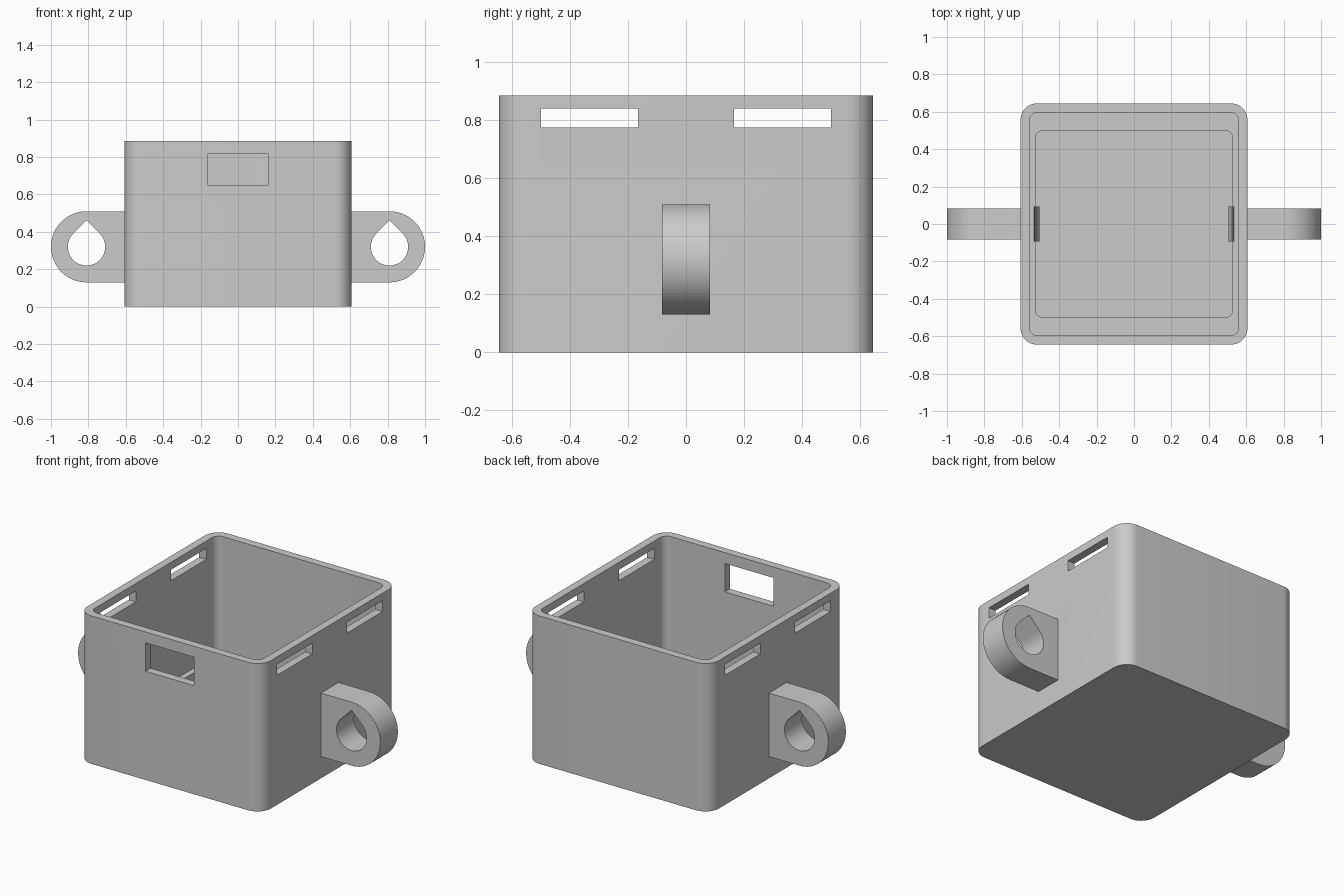
import bpy, math
from mathutils import Vector

cube = bpy.data.objects.get("Cube")
if cube:
    bpy.data.objects.remove(cube, do_unlink=True)

grey = bpy.data.materials.new("plain grey")
grey.use_nodes = True
grey.diffuse_color = (0.6, 0.6, 0.6, 1)
grey.node_tree.nodes["Principled BSDF"].inputs["Base Color"].default_value = grey.diffuse_color


def arc(cx, cy, r, start, end, steps):
    """Points along an arc, angles in degrees."""
    angles = [math.radians(start + (end - start) * i / steps) for i in range(steps + 1)]
    return [(cx + r * math.cos(a), cy + r * math.sin(a)) for a in angles]


def rounded_rect(hx, hy, r):
    pts = []
    for i, (sx, sy) in enumerate([(1, 1), (-1, 1), (-1, -1), (1, -1)]):
        pts += arc(sx * (hx - r), sy * (hy - r), r, 90 * i, 90 * i + 90, 12)
    return pts


def prism(name, profile, low, high, axis="z"):
    """Extrude a profile along z, or an x-z profile along y."""
    place = (lambda u, v, w: (u, v, w)) if axis == "z" else (lambda u, v, w: (u, -w, v))
    n = len(profile)
    verts = [place(u, v, w) for w in (low, high) for u, v in profile]
    faces = [list(range(n))[::-1], list(range(n, 2 * n))]
    faces += [[i, (i + 1) % n, n + (i + 1) % n, n + i] for i in range(n)]
    mesh = bpy.data.meshes.new(name)
    mesh.from_pydata(verts, [], faces)
    mesh.materials.append(grey)
    obj = bpy.data.objects.new(name, mesh)
    bpy.context.collection.objects.link(obj)
    return obj


def block(name, x0, x1, y0, y1, z0, z1):
    return prism(name, [(x0, y0), (x1, y0), (x1, y1), (x0, y1)], z0, z1)


def cut(obj, cutters):
    """Subtract the cutters, then remove them."""
    for c in cutters:
        mod = obj.modifiers.new("cut", "BOOLEAN")
        mod.operation = "DIFFERENCE"
        mod.solver = "EXACT"
        mod.object = c
    bpy.context.view_layer.update()
    graph = bpy.context.evaluated_depsgraph_get()
    mesh = bpy.data.meshes.new_from_object(obj.evaluated_get(graph))
    obj.modifiers.clear()
    obj.data = mesh
    for c in cutters:
        bpy.data.objects.remove(c, do_unlink=True)


def smooth(obj):
    bpy.ops.object.select_all(action="DESELECT")
    obj.select_set(True)
    bpy.context.view_layer.objects.active = obj
    bpy.ops.object.shade_smooth_by_angle(angle=math.radians(30))


# Open box with a stepped cavity
box = prism("box_shell", rounded_rect(0.607, 0.645, 0.09), 0, 0.885)
cutters = [
    prism("main_cavity", rounded_rect(0.56, 0.597, 0.045), 0.17, 1),
    prism("floor_pocket", rounded_rect(0.525, 0.497, 0.03), 0.05, 0.3),
    block("front_window", -0.16, 0.16, -0.8, -0.45, 0.65, 0.82),
]
# Side slots, running through both walls
for s in (-1, 1):
    y0, y1 = sorted((s * 0.165, s * 0.5))
    cutters.append(block("side_slot", -0.8, 0.8, y0, y1, 0.775, 0.84))
cut(box, cutters)
smooth(box)

# Mounting lugs with teardrop holes, and small sloped clips inside
ZC, XC = 0.32, 0.81
for s, side in ((1, "left"), (-1, "right")):
    def flip(pts):
        return pts if s > 0 else [(-u, v) for u, v in pts][::-1]

    outline = [(0.59, ZC + 0.19), (0.59, ZC - 0.19)] + arc(XC, ZC, 0.19, -90, 90, 32)
    lug = prism(side + "_lug", flip(outline), -0.083, 0.083, "y")
    hole = arc(XC, ZC, 0.1, 135, 405, 36) + [(XC, ZC + 0.141)]
    cut(lug, [prism("lug_hole", flip(hole), -0.2, 0.2, "y")])
    smooth(lug)
    clip = [(0.535, 0.19), (0.505, 0.09), (0.535, 0.06)]
    prism(side + "_clip", flip(clip), -0.094, 0.094, "y")
